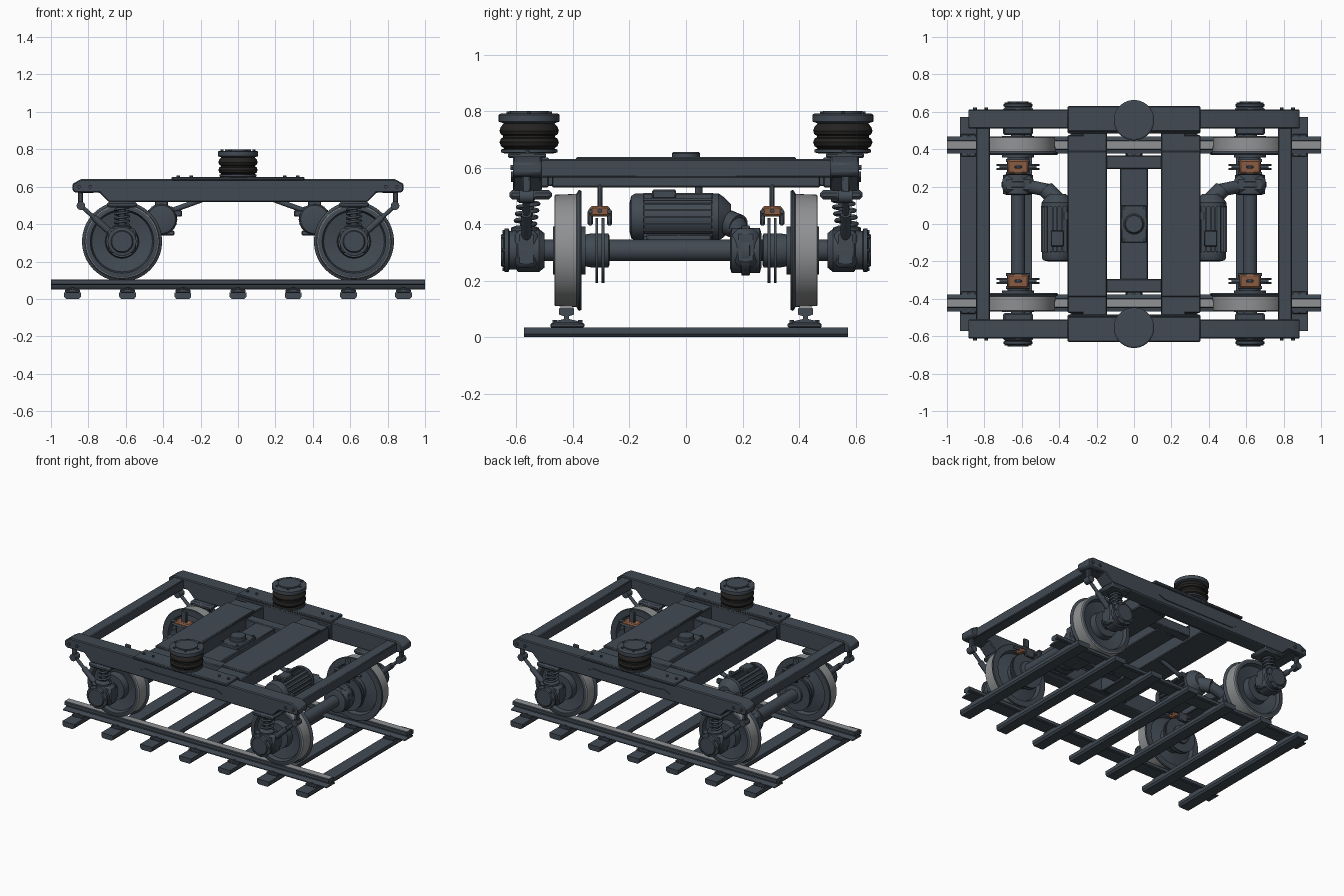
import bpy, bmesh, math
from mathutils import Vector

if "Cube" in bpy.data.objects:
    bpy.data.objects.remove(bpy.data.objects["Cube"])


def material(name, rgb):
    m = bpy.data.materials.new(name)
    m.use_nodes = True
    m.diffuse_color = (*rgb, 1)
    bsdf = m.node_tree.nodes["Principled BSDF"]
    bsdf.inputs["Base Color"].default_value = (*rgb, 1)
    bsdf.inputs["Roughness"].default_value = 0.6
    return m


SLATE = material("slate paint", (0.053, 0.068, 0.086))
STEEL = material("bare steel", (0.28, 0.285, 0.29))
COPPER = material("copper paint", (0.25, 0.105, 0.055))
RUBBER = material("black rubber", (0.018, 0.017, 0.016))


def finish(name, bm, mats, bevel=0):
    bmesh.ops.recalc_face_normals(bm, faces=bm.faces)
    me = bpy.data.meshes.new(name)
    bm.to_mesh(me)
    bm.free()
    for m in mats:
        me.materials.append(m)
    for p in me.polygons:
        p.use_smooth = True
    me.set_sharp_from_angle(angle=math.radians(32))
    ob = bpy.data.objects.new(name, me)
    bpy.context.scene.collection.objects.link(ob)
    if bevel:
        mod = ob.modifiers.new("edge", "BEVEL")
        mod.width, mod.segments = bevel, 1
    return ob


def box(name, x, y, z, mat=SLATE, bevel=0.005):
    """Box from three (low, high) spans."""
    bm = bmesh.new()
    bmesh.ops.create_cube(bm, size=1)
    for v in bm.verts:
        v.co = [(s[0] + s[1]) / 2 + c * abs(s[1] - s[0]) for s, c in zip((x, y, z), v.co)]
    return finish(name, bm, [mat], bevel)


def prism(name, pts, axis, lo, hi, mats=(SLATE,), bevel=0):
    """Extrude a profile along x (profile is y, z) or y (profile is x, z)."""
    bm = bmesh.new()
    put = (lambda a, b, t: (t, a, b)) if axis == "x" else (lambda a, b, t: (a, t, b))
    face = bm.faces.new([bm.verts.new(put(a, b, lo)) for a, b in pts])
    ext = bmesh.ops.extrude_face_region(bm, geom=[face])
    for v in ext["geom"]:
        if isinstance(v, bmesh.types.BMVert):
            v.co["xyz".index(axis)] = hi
    return finish(name, bm, mats, bevel)


def lathe(name, origin, direction, profile, mats=(SLATE,), n=40, special=()):
    """Turn (radius, distance) points; segments listed in special use the second material."""
    rot = Vector((0, 0, 1)).rotation_difference(Vector(direction).normalized())
    bm = bmesh.new()
    rings = [[bm.verts.new(Vector(origin) + rot @ Vector((r * math.cos(a), r * math.sin(a), h)))
              for a in (math.tau * k / n for k in range(n))] for r, h in profile]
    for i, (a, b) in enumerate(zip(rings, rings[1:])):
        for k in range(n):
            f = bm.faces.new((a[k], a[(k + 1) % n], b[(k + 1) % n], b[k]))
            f.material_index = int(i in special)
    bm.faces.new(rings[0])
    bm.faces.new(rings[-1])
    return finish(name, bm, mats)


def rod(name, a, b, r, mat=SLATE, n=16):
    d = Vector(b) - Vector(a)
    return lathe(name, a, d, [(r, 0), (r, d.length)], [mat], n)


def coil(name, bottom, top, r, wire, turns=4):
    cu = bpy.data.curves.new(name, "CURVE")
    cu.dimensions, cu.bevel_depth, cu.bevel_resolution = "3D", wire, 2
    sp = cu.splines.new("POLY")
    count = turns * 16
    sp.points.add(count)
    for i, p in enumerate(sp.points):
        a = math.tau * i / 16
        c = Vector(bottom).lerp(Vector(top), i / count)
        p.co = (c.x + r * math.cos(a), c.y + r * math.sin(a), c.z, 1)
    cu.materials.append(SLATE)
    bpy.context.scene.collection.objects.link(bpy.data.objects.new(name, cu))


AX, AZ = 0.62, 0.307    # axle position

# Track
for i in range(-3, 4):
    x = i * 0.295
    prism("sleeper", [(x - .035, 0), (x + .035, 0), (x + .045, .012), (x + .045, .035), (x - .045, .035),
                      (x - .045, .012)], "y", -.573, .573)
    for s in (-1, 1):
        box("rail_chair", (x - .04, x + .04), (s * .42 - .06, s * .42 + .06), (.034, .05), bevel=.004)
        for d in (-.045, .045):
            rod("chair_bolt", (x, s * .42 + d, .05), (x, s * .42 + d, .06), .009, n=6)
half = [(.045, .05), (.045, .056), (.009, .064), (.009, .074), (.027, .08), (.027, .1), (.022, .105)]
for s in (-1, 1):
    pts = [(s * .423 + a, b) for a, b in half] + [(s * .423 - a, b) for a, b in reversed(half)]
    rail = prism("rail", pts, "x", -1, 1, [SLATE, STEEL])
    for p in rail.data.polygons:
        p.material_index = int(p.normal.z > .9 and p.center.z > .1)

# Side frames, with air springs
for s in (-1, 1):
    side = [(.69, .517), (.74, .568), (.87, .568), (.885, .578), (.885, .615), (.84, .64)]
    prism("side_beam", side + [(-x, z) for x, z in reversed(side)], "y", s * .51, s * .613, bevel=.006)
    box("saddle_plate", (-.355, .355), (s * .495, s * .63), (.634, .652))
    box("saddle_web", (-.355, .355), (s * .485, s * .52), (.53, .636))
    prism("side_panel", [(-.31, .567), (-.27, .587), (-.2, .58), (.2, .58), (.27, .587), (.31, .567),
                         (.27, .549), (-.27, .549)], "y", s * .612, s * .619)
    for x in (-.32, -.25, .25, .32):
        rod("plate_bolt", (x, s * .56, .65), (x, s * .56, .66), .01, n=6)
    for e in (-1, 1):
        for x in (.79, .85):
            rod("frame_bolt", (e * x, s * .605, .6), (e * x, s * .622, .6), .01, n=6)
    lathe("air_spring", (0, s * .555, .65), (0, 0, 1),
          [(.085, 0), (.1, .004), (.1, .014), (.088, .018), (.1, .026), (.105, .04), (.1, .053), (.086, .06),
           (.1, .067), (.105, .08), (.1, .095), (.088, .108)], [SLATE, RUBBER], special=range(2, 11))
    lathe("air_spring_girdle", (0, s * .555, .706), (0, 0, 1), [(.092, 0), (.092, .009)], [RUBBER])
    lathe("air_spring_cap", (0, s * .555, .757), (0, 0, 1),
          [(.09, 0), (.108, .006), (.108, .03), (.1, .035), (.07, .035), (.07, .043)])
    for k in range(6):
        a = math.tau * k / 6
        p = (.085 * math.cos(a), s * .555 + .085 * math.sin(a))
        rod("cap_bolt", (*p, .79), (*p, .798), .008, n=6)

# Cross members and centre pivot
for e in (-1, 1):
    box("end_beam", (e * .77, e * .845), (-.59, .59), (.565, .63))
    box("transom", (e * .145, e * .355), (-.475, .475), (.53, .625))
    box("transom_cover", (e * .145, e * .355), (-.39, .39), (.62, .637))
    box("inner_tie", (-.15, .15), (e * .295, e * .365), (.545, .61))
    for s in (-1, 1):
        box("transom_end", (e * .145, e * .275), (s * .45, s * .52), (.535, .625))
box("pivot_beam", (-.075, .075), (-.31, .31), (.54, .605))
box("pivot_plate", (-.07, .07), (-.1, .1), (.6, .625))
lathe("pivot_pin", (0, 0, .62), (0, 0, 1), [(.06, 0), (.05, .01), (.05, .03), (.045, .035)])
for x in (-.055, .055):
    for y in (-.085, .085):
        rod("pivot_bolt", (x, y, .62), (x, y, .634), .009, n=6)

# Wheelsets
wheel = [(.04, -.065), (.085, -.065), (.085, -.04), (.16, -.025), (.17, -.05), (.21, -.05), (.214, -.044),
         (.211, -.038), (.2, -.032), (.197, .043), (.192, .046), (.17, .046), (.162, .02), (.09, .005),
         (.085, .05), (.04, .05)]
for e in (-1, 1):
    x = e * AX
    rod("axle", (x, -.6, AZ), (x, .6, AZ), .038, n=32)
    for s in (-1, 1):
        lathe("wheel", (x, s * .42, AZ), (0, s, 0), wheel, [SLATE, STEEL], 64, special=(8, 9))
        # Brake disc and caliper
        for d in (-.011, .011):
            lathe("brake_disc", (x, s * .305 + d - .005, AZ), (0, 1, 0), [(.115, 0), (.115, .01)], n=48)
        lathe("brake_hub", (x, s * .305, AZ), (0, s, 0),
              [(.05, -.035), (.06, -.03), (.06, .03), (.055, .06)])
        box("brake_caliper", (x - .055, x + .055), (s * .305 - .036, s * .305 + .036), (.427, .465), COPPER, .008)
        for d in (-.034, .034):
            y = s * .305 + d
            box("brake_arm", (x - .035, x + .035), (y - .009, y + .009), (.395, .45))
            rod("brake_pin", (x - .065, y, .445), (x + .065, y, .445), .008)
        rod("brake_crossbar", (x - .1, s * .305, .447), (x + .1, s * .305, .447), .008)
        box("brake_hanger", (x - .02, x + .02), (s * .305 - .009, s * .305 + .009), (.46, .54))
        # Axle box
        lathe("axle_box_cover", (x, s * .52, AZ), (0, s, 0),
              [(.06, -.02), (.076, 0), (.076, .075), (.068, .08), (.068, .105), (.077, .108),
               (.077, .122), (.06, .126), (.055, .135), (.04, .135)], n=24)
        box("axle_box", (x - .075, x + .075), (s * .525, s * .605), (.245, .378), bevel=.015)
        for k in range(8):
            a = math.tau * k / 8
            p = (x + .066 * math.cos(a), AZ + .066 * math.sin(a))
            rod("cover_bolt", (p[0], s * .64, p[1]), (p[0], s * .65, p[1]), .007, n=6)
        # Primary suspension
        box("spring_bracket", (x - .08, x + .08), (s * .475, s * .625), (.488, .52), bevel=.01)
        low, top = Vector((x, s * .57, .375)), Vector((x, s * .555, .49))
        coil("coil_spring", low + Vector((0, 0, .02)), top, .036, .007)
        rod("spring_guide", low, top, .02)
        lathe("spring_seat", low, (0, 0, 1), [(.05, 0), (.05, .012), (.03, .02)])
        # Inclined damper
        a, b = Vector((e * .84, s * .565, .498)), Vector((e * .67, s * .565, .345))
        rod("damper_rod", a, b, .011)
        rod("damper_body", a.lerp(b, .4), b, .018)
        rod("damper_eye", a - Vector((0, .025, 0)), a + Vector((0, .025, 0)), .023)
        box("damper_mount", (e * .83, e * .855), (s * .55, s * .58), (.5, .575))

    # Traction motor
    mx, mz = e * .41, .425
    lathe("motor_body", (mx, -.2, mz), (0, 1, 0),
          [(.05, 0), (.075, .006), (.083, .02), (.083, .05), (.074, .052), (.074, .29), (.084, .292),
           (.084, .315), (.07, .335), (.045, .36)])
    for k in range(20):
        a = math.tau * k / 20
        c, w = (mx + .078 * math.cos(a), mz + .078 * math.sin(a)), .004 + .005 * abs(math.cos(a))
        box("cooling_fin", (c[0] - w, c[0] + w), (-.15, .095), (c[1] - .012 + w, c[1] + .012 - w), bevel=0)
    box("terminal_box", (mx - .035, mx + .035), (-.12, -.035), (.49, .522))
    box("motor_foot", (mx - .07, mx + .07), (-.14, .09), (.34, .365))
    for y in (-.04, .09):
        box("motor_lug", (e * .3, e * .36), (y - .012, y + .012), (.44, .475))
    rod("motor_link", (e * .36, .045, .47), (e * .18, .045, .535), .014)
    rod("motor_link_eye", (e * .36, .025, .47), (e * .36, .065, .47), .024)

    # Gearbox and its drive arm
    lathe("gearbox", (x, .155, AZ), (0, 1, 0),
          [(.06, 0), (.08, .006), (.08, .04), (.088, .042), (.088, .07), (.08, .072), (.08, .106), (.06, .112)])
    box("gearbox_housing", (x - .083, x + .083), (.165, .258), (.25, .385), bevel=.02)
    rod("drive_arm", (mx, .125, mz - .01), (e * .47, .185, .39), .045, n=24)
    rod("drive_tube", (e * .46, .18, .395), (e * .58, .205, .34), .035, n=24)
